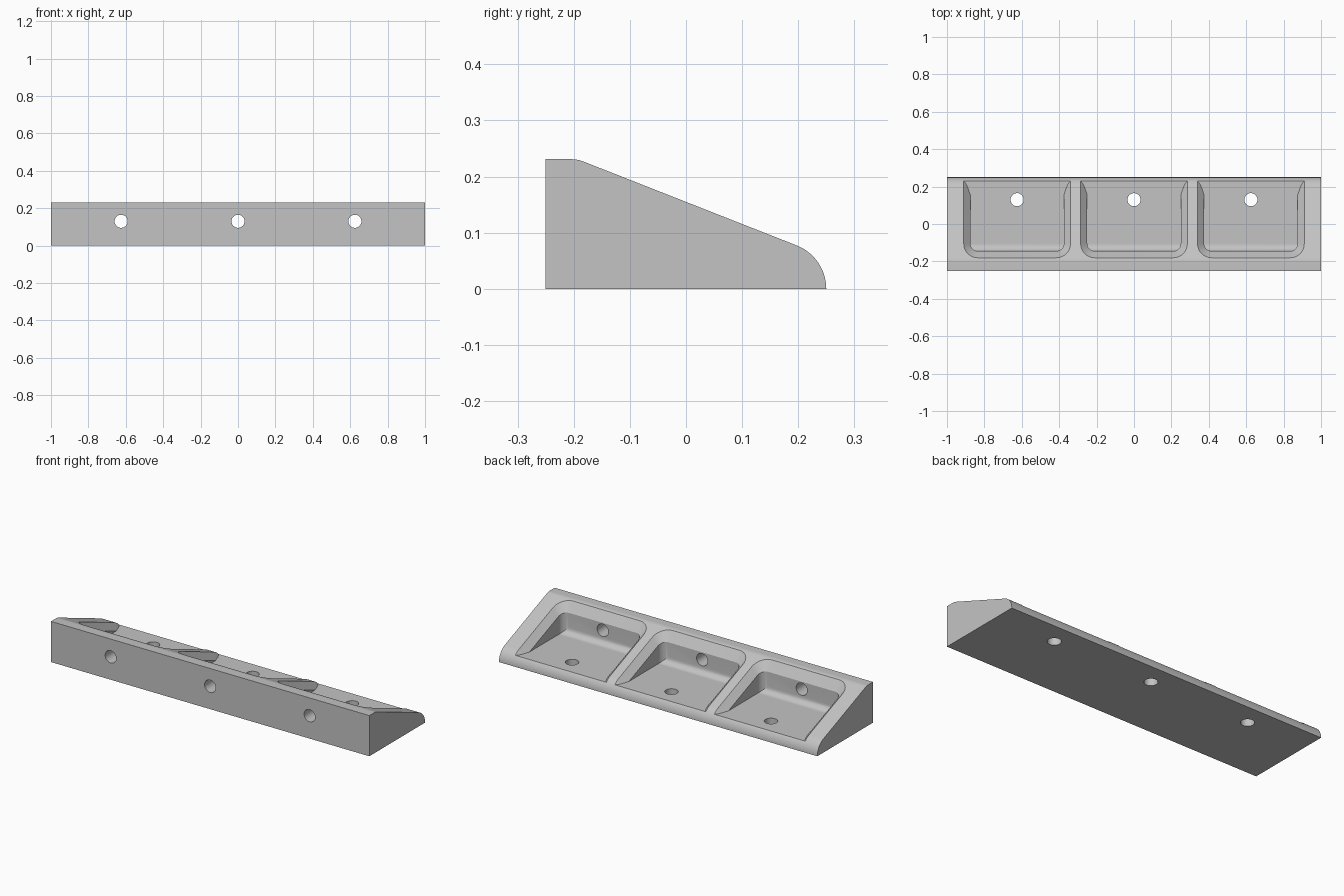
import bpy, bmesh
from math import sin, cos, pi, sqrt, atan

if "Cube" in bpy.data.objects:
    bpy.data.objects.remove(bpy.data.objects["Cube"], do_unlink=True)

# Main dimensions
BACK, TOP = 0.25, 0.231
GRADE, MID_Z = 0.393, 0.155          # sloped face: z = MID_Z - GRADE * y
TILT = atan(GRADE)
NOSE = 0.083                         # rounded lower edge radius
CREST = 0.063                        # rounded upper edge radius
FLOOR = 0.054
PITCH, HALF_W, WALL_Y = 0.625, 0.25, -0.145
CORNER, RIM, RIM_DEPTH = 0.04, 0.036, 0.04
HOLE_R, HOLE_AT = 0.035, 0.13
CENTRES = (-PITCH, 0, PITCH)

grey = bpy.data.materials.new("light grey")
grey.use_nodes = True
grey.diffuse_color = (0.55, 0.55, 0.55, 1)
grey.node_tree.nodes["Principled BSDF"].inputs["Base Color"].default_value = grey.diffuse_color


def make_object(name, bm):
    bmesh.ops.recalc_face_normals(bm, faces=bm.faces)
    mesh = bpy.data.meshes.new(name)
    bm.to_mesh(mesh)
    bm.free()
    mesh.materials.append(grey)
    obj = bpy.data.objects.new(name, mesh)
    bpy.context.collection.objects.link(obj)
    return obj


def extrude_x(name, profile, x0, x1):
    """Prism along x from a list of (y, z) points."""
    bm = bmesh.new()
    face = bm.faces.new([bm.verts.new((x0, y, z)) for y, z in profile])
    out = bmesh.ops.extrude_face_region(bm, geom=[face])
    verts = [v for v in out["geom"] if isinstance(v, bmesh.types.BMVert)]
    bmesh.ops.translate(bm, verts=verts, vec=(x1 - x0, 0, 0))
    return make_object(name, bm)


def arc(cy, cz, r, a0, a1, n):
    return [(cy + r * cos(a0 + (a1 - a0) * i / n), cz + r * sin(a0 + (a1 - a0) * i / n))
            for i in range(n + 1)]


def surface(y):
    """Height of the sloped face and its rounded lower edge."""
    tangent = BACK - NOSE + NOSE * sin(TILT)
    if y <= tangent:
        return MID_Z - GRADE * y
    return sqrt(max(NOSE ** 2 - (y - BACK + NOSE) ** 2, 0))


def boolean(target, tool, operation):
    mod = target.modifiers.new(operation, "BOOLEAN")
    mod.operation, mod.solver, mod.object = operation, "EXACT", tool
    bpy.context.view_layer.objects.active = target
    bpy.ops.object.modifier_apply(modifier=mod.name)
    bpy.data.objects.remove(tool, do_unlink=True)


def pocket_loop(cx, grow):
    """Plan outline of a pocket, open toward the back, with rounded front corners."""
    half = HALF_W + grow
    side = [(half, y) for y in (0.245, 0.24, 0.235, 0.23, 0.22, 0.21, 0.197)]
    side += arc(HALF_W - CORNER, WALL_Y + CORNER, CORNER + grow, 0, -pi / 2, 8)
    return [(cx + x, y) for x, y in side] + [(cx - x, y) for x, y in reversed(side)]


def pocket_cutter(cx):
    """Straight walls, chamfered rim following the slope, flat floor."""
    inner, outer = pocket_loop(cx, 0), pocket_loop(cx, RIM)
    levels = [[(x, y, -0.1) for x, y in inner],
              [(x, y, surface(y) - RIM_DEPTH) for x, y in inner],
              [(x, y, surface(y) + 0.0005) for x, y in outer],
              [(x, y, 0.4) for x, y in outer]]
    bm = bmesh.new()
    rings = [[bm.verts.new(p) for p in level] for level in levels]
    for low, high in zip(rings, rings[1:]):
        for i in range(len(low)):
            j = (i + 1) % len(low)
            bm.faces.new((low[i], low[j], high[j], high[i]))
    bm.faces.new(rings[0])
    bm.faces.new(rings[-1])
    bmesh.ops.triangulate(bm, faces=bm.faces)
    cut = bmesh.ops.bisect_plane(bm, geom=bm.verts[:] + bm.edges[:] + bm.faces[:],
                                 plane_co=(0, 0, FLOOR), plane_no=(0, 0, 1), clear_inner=True)
    edges = [e for e in cut["geom_cut"] if isinstance(e, bmesh.types.BMEdge)]
    bmesh.ops.edgeloop_fill(bm, edges=edges)
    return make_object("pocket_cutter", bm)


def hole_cutter(location, rotation, length):
    bpy.ops.mesh.primitive_cylinder_add(vertices=40, radius=HOLE_R, depth=length,
                                        location=location, rotation=rotation)
    return bpy.context.object


# Wedge body
crest_y = (MID_Z - TOP) / GRADE - CREST * (1 - cos(TILT)) / sin(TILT)
profile = [(-BACK, 0), (-BACK, TOP)]
profile += arc(crest_y, TOP - CREST, CREST, pi / 2, pi / 2 - TILT, 6)
profile += arc(BACK - NOSE, 0, NOSE, pi / 2 - TILT, 0, 14)
body = extrude_x("wedge_rail", profile, -1, 1)

# Three open pockets, each with a fillet where the front wall meets the floor
R = 0.038
for cx in CENTRES:
    boolean(body, pocket_cutter(cx), "DIFFERENCE")
    fillet = arc(WALL_Y + R, FLOOR + R, R, pi, 1.5 * pi, 8)
    fillet += [(WALL_Y + R, FLOOR - 0.02), (WALL_Y - 0.02, FLOOR - 0.02),
               (WALL_Y - 0.02, FLOOR + R)]
    strip = extrude_x("fillet_strip", fillet, cx - HALF_W - 0.01, cx + HALF_W + 0.01)
    boolean(body, strip, "UNION")

# Screw holes through the front wall and the floor
for cx in CENTRES:
    boolean(body, hole_cutter((cx, -0.2, HOLE_AT), (pi / 2, 0, 0), 0.3), "DIFFERENCE")
    boolean(body, hole_cutter((cx, HOLE_AT, 0), (0, 0, 0), 0.3), "DIFFERENCE")

# Smooth curved areas, keep hard edges
body.data.materials.clear()
body.data.materials.append(grey)
bpy.ops.object.select_all(action="DESELECT")
body.select_set(True)
bpy.context.view_layer.objects.active = body
bpy.ops.object.shade_smooth_by_angle(angle=pi / 7)
